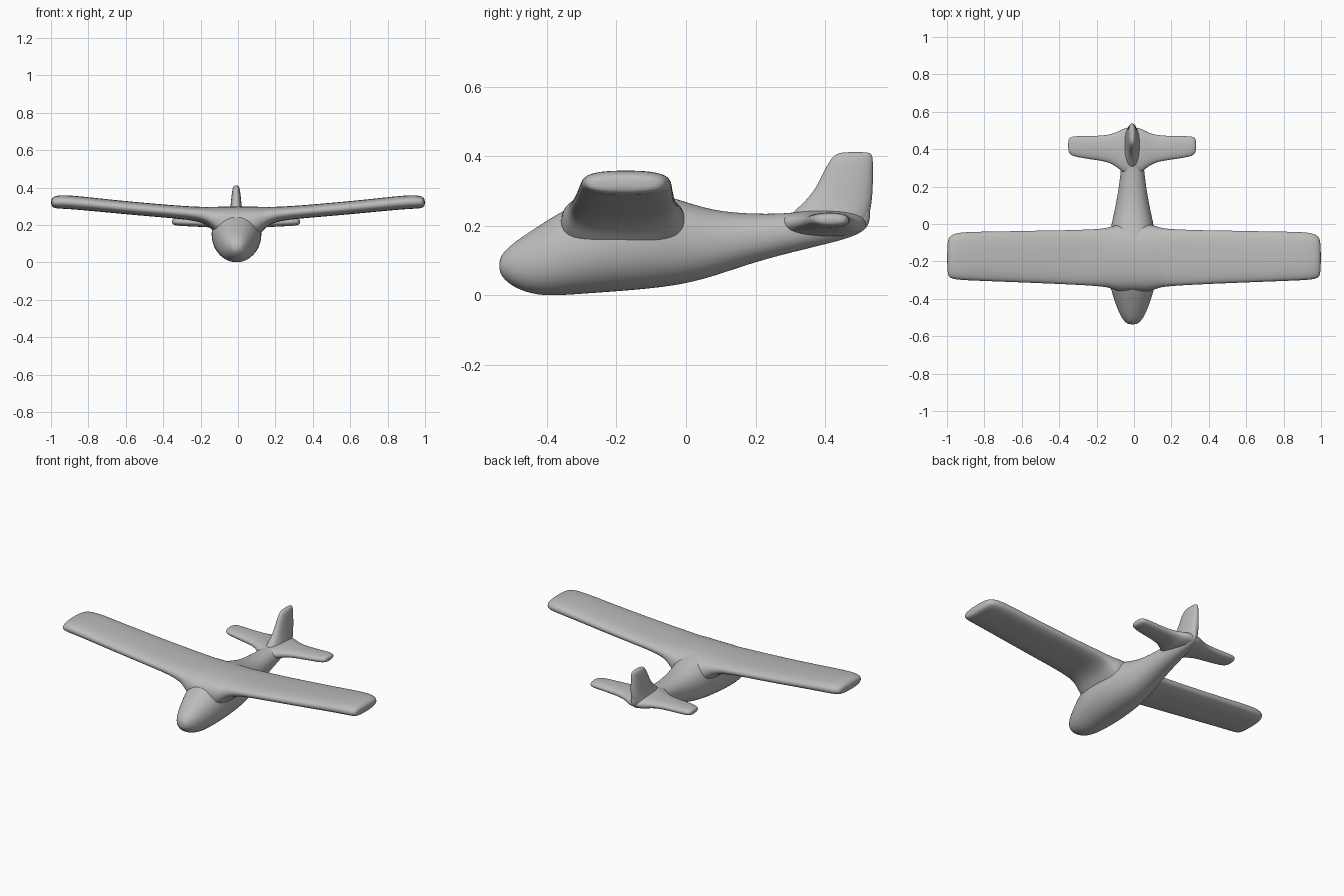
import bpy, bmesh, math

if "Cube" in bpy.data.objects:
    bpy.data.objects.remove(bpy.data.objects["Cube"], do_unlink=True)

grey = bpy.data.materials.new("matte grey")
grey.use_nodes = True
COLOUR = (0.5, 0.5, 0.5, 1)
grey.diffuse_color = COLOUR
grey.node_tree.nodes["Principled BSDF"].inputs["Base Color"].default_value = COLOUR

SIDES = 20
GROW = 1.015  # makes up for the slight shrinkage of subdivision


def loft(name, sections, place, power=2.0):
    """Skin rounded sections (t, a_min, a_max, b_min, b_max); place maps (t, a, b) to x, y, z."""
    bm = bmesh.new()
    rings = []
    for t, a0, a1, b0, b1 in sections:
        ring = []
        for i in range(SIDES):
            ang = 2 * math.pi * i / SIDES
            c, s = math.cos(ang), math.sin(ang)
            a = math.copysign(abs(c) ** (2 / power), c) * GROW
            b = math.copysign(abs(s) ** (2 / power), s) * GROW
            ring.append(bm.verts.new(place(t, (a0 + a1) / 2 + a * (a1 - a0) / 2,
                                           (b0 + b1) / 2 + b * (b1 - b0) / 2)))
        rings.append(ring)
    for r0, r1 in zip(rings, rings[1:]):
        for i in range(SIDES):
            j = (i + 1) % SIDES
            bm.faces.new((r0[i], r0[j], r1[j], r1[i]))
    bm.faces.new(rings[0])
    bm.faces.new(rings[-1])
    bmesh.ops.recalc_face_normals(bm, faces=bm.faces)
    for f in bm.faces:
        f.smooth = True
    mesh = bpy.data.meshes.new(name)
    bm.to_mesh(mesh)
    bm.free()
    mesh.materials.append(grey)
    obj = bpy.data.objects.new(name, mesh)
    bpy.context.collection.objects.link(obj)
    sub = obj.modifiers.new("smooth skin", "SUBSURF")
    sub.levels = sub.render_levels = 2
    return obj


def both_sides(half):
    """Mirror stations running from the centre outwards to the other side."""
    return [(-s[0],) + s[1:] for s in reversed(half) if s[0] > 0] + half


# Fuselage: y, half width, bottom z, top z
body = [(-0.537, 0.02, 0.07, 0.10), (-0.525, 0.04, 0.047, 0.125), (-0.49, 0.065, 0.02, 0.155),
        (-0.43, 0.09, 0.0, 0.195), (-0.36, 0.112, 0.0, 0.24), (-0.28, 0.13, 0.006, 0.278),
        (-0.18, 0.135, 0.013, 0.295), (-0.08, 0.126, 0.022, 0.293), (0.0, 0.112, 0.034, 0.268),
        (0.08, 0.094, 0.055, 0.243), (0.18, 0.075, 0.09, 0.234), (0.28, 0.063, 0.118, 0.234),
        (0.38, 0.052, 0.142, 0.245), (0.46, 0.038, 0.162, 0.26), (0.51, 0.022, 0.182, 0.27),
        (0.53, 0.01, 0.21, 0.265)]
loft("fuselage", [(y, -w - 0.008, w - 0.008, lo, hi) for y, w, lo, hi in body],
     lambda t, a, b: (a, t, b), 2.15)

# High wing with dihedral and a root flared into the fuselage: x, front y, rear y, bottom z, top z
wing = [(0.0, -0.36, 0.0, 0.10, 0.298), (0.09, -0.36, -0.002, 0.12, 0.298),
        (0.13, -0.34, -0.018, 0.168, 0.296), (0.17, -0.334, -0.026, 0.205, 0.296),
        (0.24, -0.328, -0.03, 0.225, 0.298), (0.36, -0.322, -0.034, 0.237, 0.306),
        (0.52, -0.315, -0.036, 0.25, 0.32), (0.70, -0.308, -0.04, 0.267, 0.337),
        (0.86, -0.302, -0.042, 0.282, 0.355), (0.94, -0.298, -0.046, 0.287, 0.36),
        (0.98, -0.29, -0.06, 0.289, 0.355), (1.0, -0.275, -0.085, 0.30, 0.34)]
loft("main_wing", both_sides(wing), lambda t, a, b: (t, a, b), 2.6)

# Tailplane with a flared root, same station layout as the wing
tail = [(0.0, 0.26, 0.52, 0.165, 0.245), (0.05, 0.275, 0.51, 0.17, 0.242),
        (0.08, 0.305, 0.49, 0.18, 0.238), (0.13, 0.333, 0.475, 0.187, 0.235),
        (0.20, 0.343, 0.47, 0.19, 0.236), (0.28, 0.355, 0.47, 0.194, 0.238),
        (0.325, 0.365, 0.468, 0.197, 0.237), (0.343, 0.385, 0.455, 0.205, 0.23)]
loft("tailplane", both_sides(tail), lambda t, a, b: (t - 0.01, a, b), 2.4)

# Swept fin with a broad foot: z, half width, front y, rear y
fin = [(0.18, 0.045, 0.30, 0.505), (0.22, 0.045, 0.29, 0.522), (0.245, 0.038, 0.315, 0.53),
       (0.28, 0.032, 0.353, 0.535), (0.32, 0.028, 0.38, 0.537), (0.36, 0.024, 0.398, 0.537),
       (0.39, 0.02, 0.415, 0.537), (0.405, 0.015, 0.43, 0.534), (0.412, 0.008, 0.45, 0.525)]
loft("tail_fin", [(z, -w - 0.01, w - 0.01, y0, y1) for z, w, y0, y1 in fin],
     lambda t, a, b: (a, b, t), 2.3)
